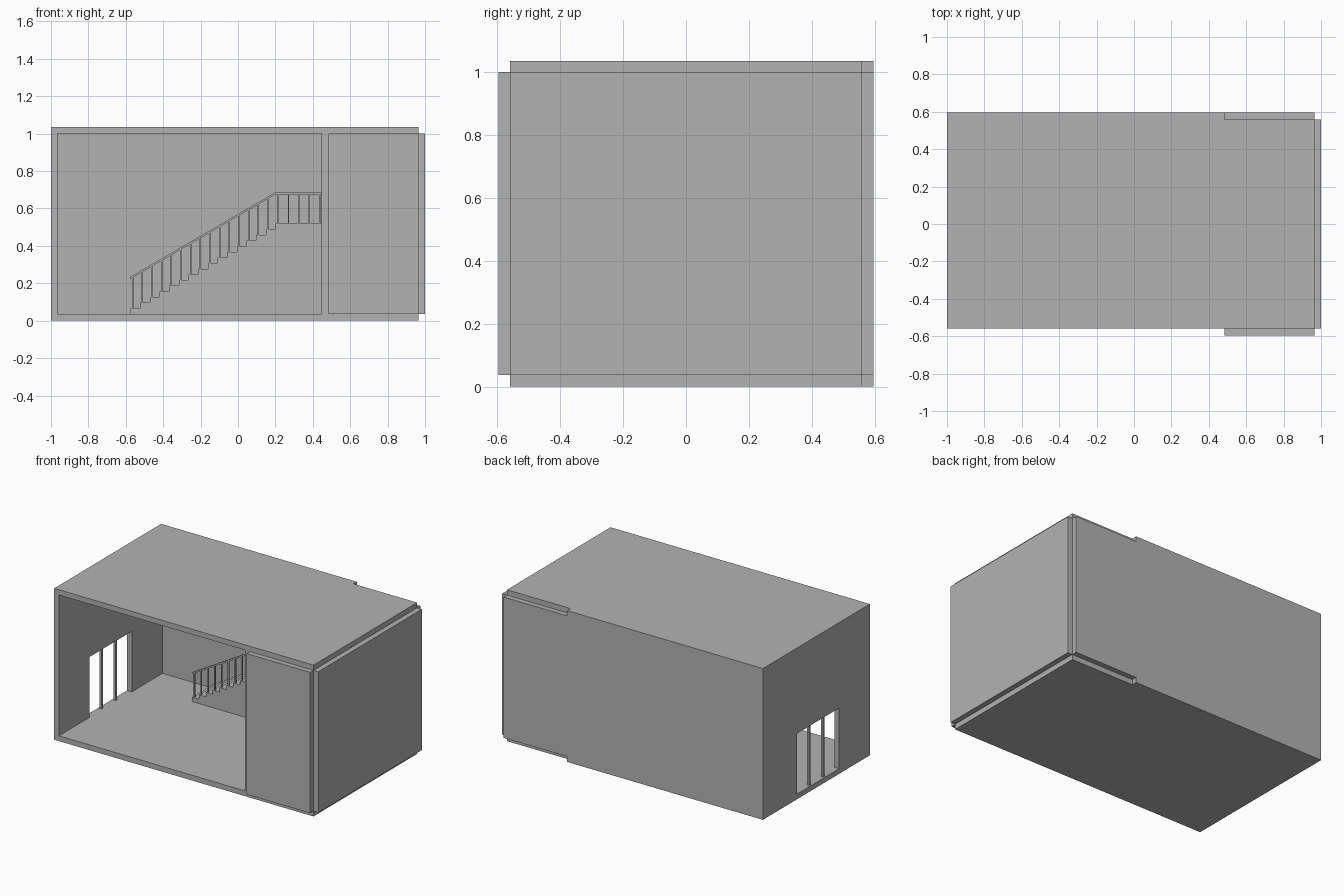
import bpy
import bmesh
from mathutils import Vector

old = bpy.data.objects.get("Cube")
if old:
    bpy.data.objects.remove(old, do_unlink=True)

GREY = (0.45, 0.45, 0.45, 1)
grey = bpy.data.materials.new("plain grey")
grey.use_nodes = True
grey.diffuse_color = GREY
grey.node_tree.nodes["Principled BSDF"].inputs["Base Color"].default_value = GREY


def add_mesh(name, bm):
    bmesh.ops.recalc_face_normals(bm, faces=bm.faces)
    mesh = bpy.data.meshes.new(name)
    bm.to_mesh(mesh)
    bm.free()
    mesh.materials.append(grey)
    obj = bpy.data.objects.new(name, mesh)
    bpy.context.collection.objects.link(obj)
    return obj


def add_box(bm, x, y, z):
    verts = bmesh.ops.create_cube(bm, size=1)["verts"]
    for v in verts:
        v.co = Vector([(a + b) / 2 + c * (b - a) for (a, b), c in zip((x, y, z), v.co)])


def box(name, x, y, z):
    bm = bmesh.new()
    add_box(bm, x, y, z)
    return add_mesh(name, bm)


def prism(name, outline, y0, y1):
    """Extrude an x-z outline along y."""
    bm = bmesh.new()
    face = bm.faces.new([bm.verts.new((x, y0, z)) for x, z in outline])
    new = bmesh.ops.extrude_face_region(bm, geom=[face])["geom"]
    bmesh.ops.translate(bm, vec=(0, y1 - y0, 0),
                        verts=[g for g in new if isinstance(g, bmesh.types.BMVert)])
    return add_mesh(name, bm)


def cut(obj, x, y, z):
    cutter = box("cutter", x, y, z)
    cutter.hide_render = True
    mod = obj.modifiers.new("cut", "BOOLEAN")
    mod.operation, mod.solver, mod.object = "DIFFERENCE", "EXACT", cutter
    bpy.context.view_layer.objects.active = obj
    bpy.ops.object.modifier_apply(modifier=mod.name)
    bpy.data.objects.remove(cutter, do_unlink=True)


# Main dimensions
T = 0.036                      # wall thickness
H = 1.036                      # overall height
END = 1 - T                    # right end of floor and roof
FRONT, BACK = -0.56, 0.56      # room depth
REAR = BACK + T
DIV = 0.447                    # dividing wall, room side
SIDE = DIV + T                 # dividing wall, closed side
FLOOR, CEIL = T, H - T

# Shell: floor, roof, back, window wall and dividing wall in one piece
shell = box("room_shell", (-1, END), (FRONT, REAR), (0, H))
cut(shell, (-1 + T, DIV), (-1, BACK), (FLOOR, CEIL))
cut(shell, (SIDE, 2), (-1, BACK), (FLOOR, CEIL))
cut(shell, (SIDE, 2), (BACK, 1), (-1, FLOOR))
cut(shell, (SIDE, 2), (BACK, 1), (CEIL, 2))
cut(shell, (-2, -0.9), (-0.228, 0.228), (FLOOR, 0.45))

# Panels closing the side room
box("front_panel", (SIDE, END), (FRONT - T, FRONT), (FLOOR, CEIL))
box("side_panel", (END, 1), (FRONT, BACK), (FLOOR, CEIL))

# Window bars
bars = bmesh.new()
for y in (-0.076, 0.076):
    add_box(bars, (-0.99, -0.974), (y - 0.008, y + 0.008), (FLOOR, 0.45))
add_mesh("window_bars", bars)

# Solid staircase with landing
STEPS, X0, RUN, RISE = 15, -0.575, 0.0517, 0.0302
LAND_X = X0 + STEPS * RUN
LAND_Z = FLOOR + (STEPS + 1) * RISE
outline = [(X0, FLOOR)]
for i in range(STEPS + 1):
    x, z = X0 + i * RUN, FLOOR + i * RISE
    outline += [(x, z + RISE), (min(x + RUN, DIV), z + RISE)]
outline[-1] = (DIV, LAND_Z)
outline = outline[1:] + [(DIV, FLOOR), (X0, FLOOR)]
prism("staircase", outline, 0.326, BACK)

# Handrail
RAIL_LOW, RAIL_HIGH, RAIL_T = 0.235, 0.687, 0.012
prism("handrail", [(X0, RAIL_LOW), (LAND_X, RAIL_HIGH), (DIV, RAIL_HIGH),
                   (DIV, RAIL_HIGH - RAIL_T), (LAND_X, RAIL_HIGH - RAIL_T),
                   (X0, RAIL_LOW - RAIL_T)], 0.328, 0.342)

# Balusters on every tread and along the landing
posts = [(X0 + 0.011 + i * RUN, FLOOR + (i + 1) * RISE) for i in range(STEPS)]
posts += [(LAND_X + 0.014 + i * 0.0555, LAND_Z) for i in range(5)]
balusters = bmesh.new()
for x, z in posts:
    slope = (RAIL_HIGH - RAIL_LOW) / (LAND_X - X0)
    top = min(RAIL_LOW + slope * (x - X0), RAIL_HIGH) - RAIL_T / 2
    add_box(balusters, (x - 0.004, x + 0.004), (0.331, 0.339), (z, top))
add_mesh("balusters", balusters)
